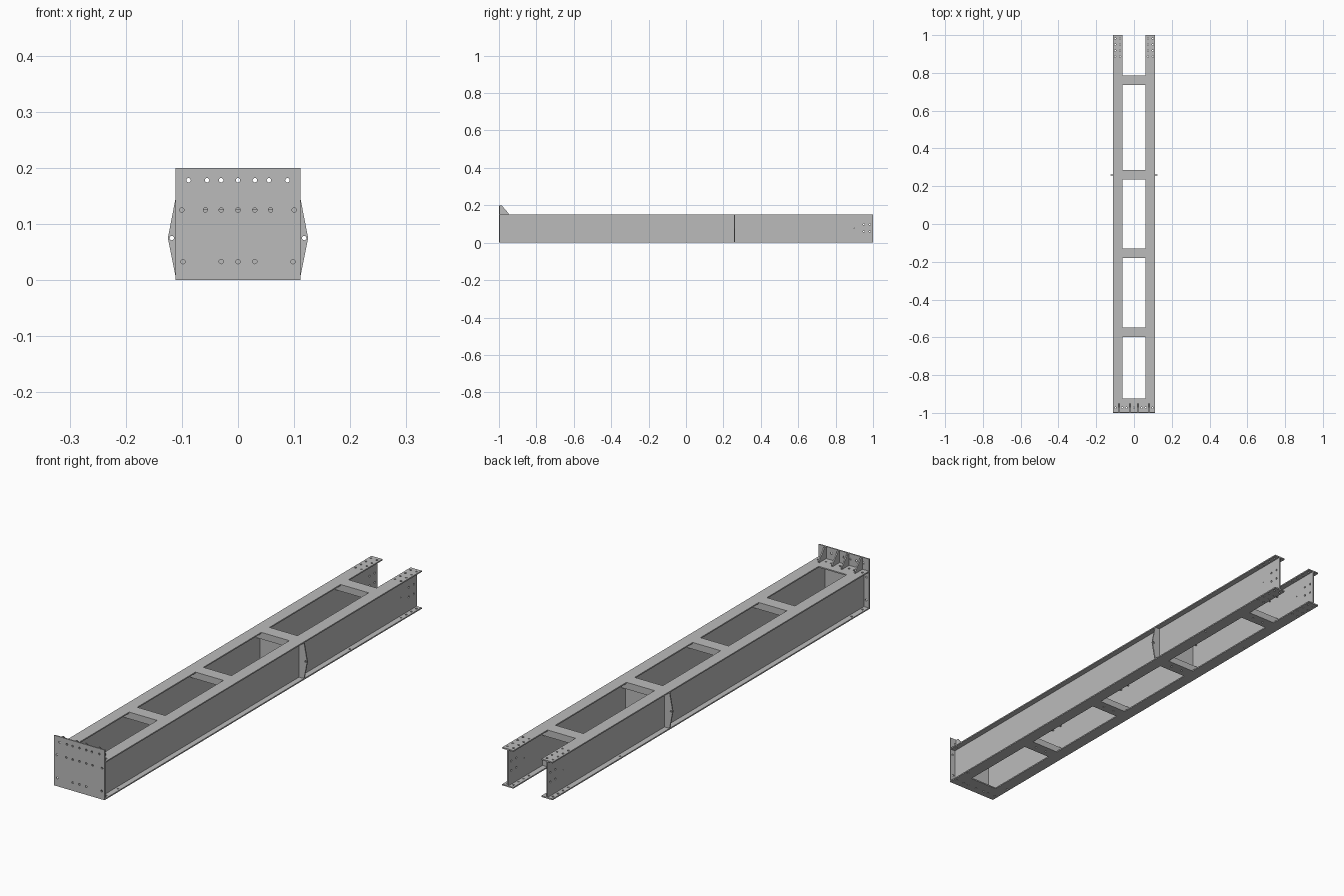
import bpy, bmesh, math

cube = bpy.data.objects.get("Cube")
if cube:
    bpy.data.objects.remove(cube, do_unlink=True)

steel = bpy.data.materials.new("grey steel")
steel.use_nodes = True
GREY = (0.5, 0.5, 0.5, 1)
steel.diffuse_color = GREY
steel.node_tree.nodes["Principled BSDF"].inputs["Base Color"].default_value = GREY

T = 0.005                      # plate thickness
HEIGHT, HALF, INNER = 0.152, 0.111, 0.062
WEB = (HALF + INNER) / 2
R = 0.004                      # bolt hole radius
AXES = {"xy": (0, 1, 2), "xz": (0, 2, 1), "yz": (1, 2, 0)}


def rect(u0, u1, v0, v1):
    return [(u0, v0), (u1, v0), (u1, v1), (u0, v1)]


def hole(u, v, r=R):
    return [(u + r * math.cos(a * math.tau / 12), v + r * math.sin(a * math.tau / 12))
            for a in range(12)]


def plate(name, plane, offset, outline, cuts=(), thick=T):
    """Flat plate with cut-outs, centred on offset along the plane's normal."""
    curve = bpy.data.curves.new(name, "CURVE")
    curve.dimensions = "2D"
    curve.fill_mode = "BOTH"
    curve.extrude = thick / 2
    for loop in [outline, *cuts]:
        spline = curve.splines.new("POLY")
        spline.points.add(len(loop) - 1)
        for point, (u, v) in zip(spline.points, loop):
            point.co = (u, v, 0, 1)
        spline.use_cyclic_u = True
    temp = bpy.data.objects.new(name, curve)
    bpy.context.collection.objects.link(temp)
    deps = bpy.context.evaluated_depsgraph_get()
    mesh = bpy.data.meshes.new_from_object(temp.evaluated_get(deps))
    bpy.data.objects.remove(temp, do_unlink=True)
    bpy.data.curves.remove(curve)

    # turn the plate into its plane and weld the caps to the rim
    order = AXES[plane]
    bm = bmesh.new()
    bm.from_mesh(mesh)
    for vert in bm.verts:
        co = list(vert.co)
        co[2] += offset
        for axis, value in zip(order, co):
            vert.co[axis] = value
    bmesh.ops.remove_doubles(bm, verts=bm.verts, dist=0.00002)
    bmesh.ops.recalc_face_normals(bm, faces=bm.faces)
    for face in bm.faces:
        face.smooth = False
    bm.to_mesh(mesh)
    bm.free()
    mesh.materials.clear()
    mesh.materials.append(steel)
    ob = bpy.data.objects.new(name, mesh)
    bpy.context.collection.objects.link(ob)
    return ob


# Top and bottom flanges: one forked ladder outline each
cross = [(-1, -0.925), (-0.598, -0.547), (-0.18, -0.13), (0.235, 0.287), (0.735, 0.785)]
back = cross[-1][1]
ladder = [(-HALF, -1 + T), (HALF, -1 + T), (HALF, 1), (INNER, 1), (INNER, back),
          (-INNER, back), (-INNER, 1), (-HALF, 1)]
openings = [rect(-INNER, INNER, a[1], b[0]) for a, b in zip(cross, cross[1:])]
fork_holes = [hole(s * x, y) for s in (-1, 1) for x in (0.074, 0.1)
              for y in (0.885, 0.918, 0.95, 0.982)]
front_holes = [hole(x, -0.972) for x in (-0.098, -0.062, -0.04, 0, 0.04, 0.062, 0.098)]
cross_holes = [hole(x, (a + b) / 2) for a, b in cross[1:] for x in (-0.025, 0.025)]
side_holes = [hole(s * 0.101, y) for s in (-1, 1) for y in (-0.9, 0.56)]
plate("top_flange", "xy", HEIGHT - T / 2, ladder, openings + fork_holes + front_holes)
plate("bottom_flange", "xy", T / 2, ladder,
      openings + fork_holes + front_holes + cross_holes + side_holes)

# Side rail webs, wings and inner joints
web_holes = [hole(y, z) for y in (0.95, 0.982) for z in (0.06, 0.098)] + [hole(0.9, 0.078, 0.002)]
for side, s in (("left", 1), ("right", -1)):
    plate(side + "_web", "yz", s * WEB, rect(-1 + T, 1, T, HEIGHT - T), web_holes)
    wing = [(WEB, T), (HALF, T), (0.125, 0.075), (HALF, HEIGHT - T), (WEB, HEIGHT - T)]
    plate(side + "_wing", "xz", 0.26, [(s * x, z) for x, z in wing], [hole(s * 0.118, 0.075)])

# Centre diaphragm between the webs
plate("diaphragm", "xz", 0.26, rect(-WEB, WEB, T, HEIGHT - T))

# Folded lips along the edges of the cross members
LIP = 0.022
for i, (y0, y1) in enumerate(cross[1:], 1):
    for y, edge in ((y0 + T / 2, "front"), (y1 - T / 2, "back")):
        for level, z in (("top", HEIGHT - T - LIP), ("bottom", T)):
            plate(f"cross_member_{i}_{level}_{edge}_lip", "xz", y,
                  rect(-WEB, WEB, z, z + LIP))

# Front end plate with three rows of bolt holes
rows = {0.178: (0, 0.03, 0.055, 0.088), 0.125: (0, 0.03, 0.058, 0.1), 0.033: (0, 0.03, 0.098)}
bolts = [hole(x, z) for z, xs in rows.items() for x in sorted({s * x for x in xs for s in (-1, 1)})]
plate("end_plate", "xz", -1 + T / 2, rect(-HALF, HALF, 0, 0.2), bolts)

# Gussets bracing the end plate
gusset = [(-1 + T, HEIGHT), (-0.95, HEIGHT), (-0.95, 0.159), (-0.986, 0.2), (-1 + T, 0.2)]
for i, x in enumerate((-0.08, -0.021, 0.021, 0.08), 1):
    plate(f"gusset_{i}", "yz", x, gusset)
